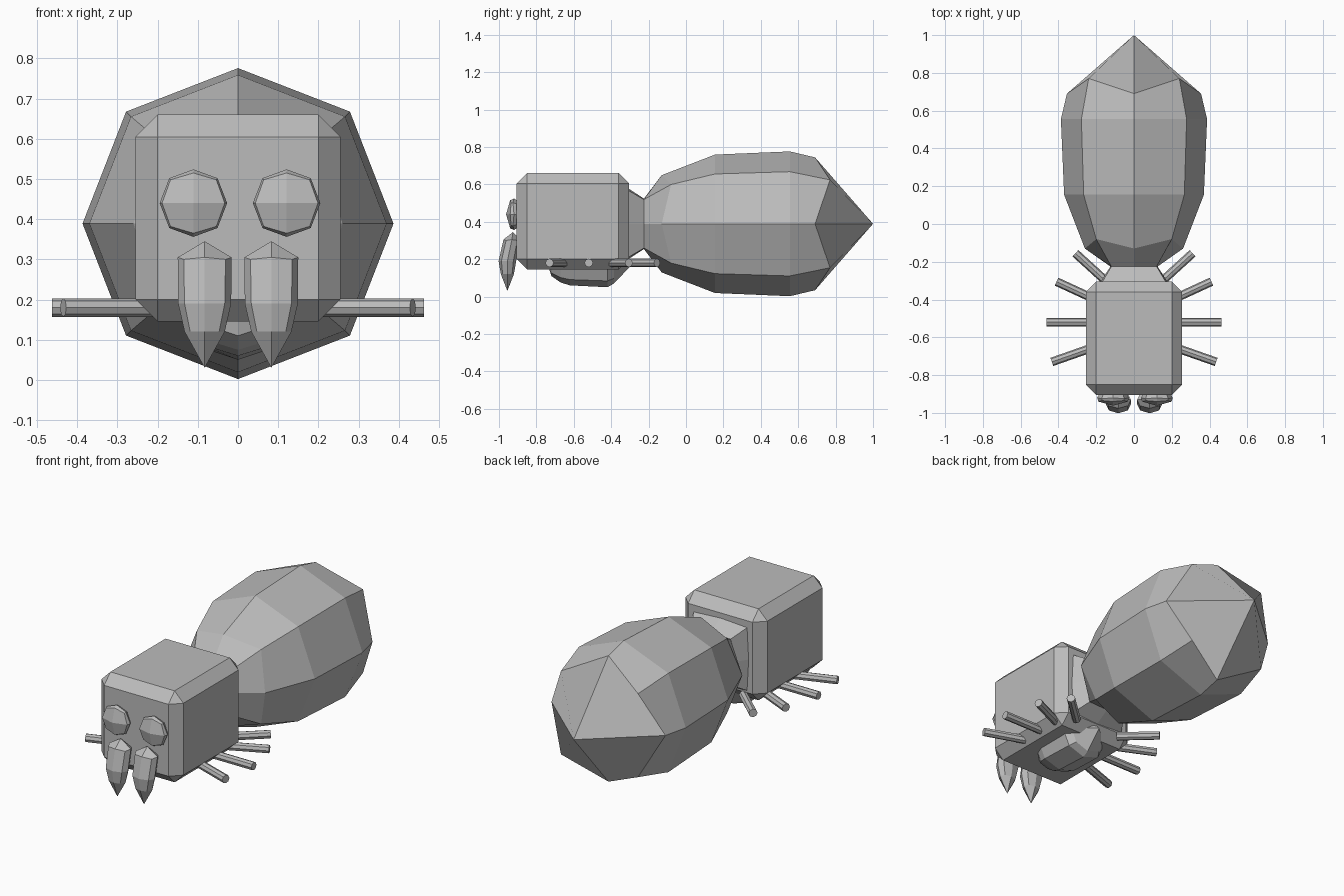
import bpy, bmesh, math
from mathutils import Vector

if "Cube" in bpy.data.objects:
    bpy.data.objects.remove(bpy.data.objects["Cube"])

grey = bpy.data.materials.new("grey")
grey.diffuse_color = (0.5, 0.5, 0.5, 1)
grey.use_nodes = True
grey.node_tree.nodes["Principled BSDF"].inputs["Base Color"].default_value = grey.diffuse_color


def finish(name, bm):
    bmesh.ops.recalc_face_normals(bm, faces=bm.faces)
    me = bpy.data.meshes.new(name)
    bm.to_mesh(me)
    bm.free()
    me.materials.append(grey)
    ob = bpy.data.objects.new(name, me)
    bpy.context.collection.objects.link(ob)
    return ob


def loft(name, start, rings, end, place):
    """Eight-sided loft; ring = (t_mid, r_u, r_v, t_corner, c_u, c_v)."""
    bm = bmesh.new()
    loops = []
    for tm, ru, rv, tc, cu, cv in rings:
        loop = []
        for i in range(8):
            a = i * math.pi / 4
            su, sv = round(math.cos(a), 6), round(math.sin(a), 6)
            if i % 2:
                p = (math.copysign(cu, su), math.copysign(cv, sv), tc)
            else:
                p = (su * ru, sv * rv, tm)
            loop.append(bm.verts.new(place(*p)))
        loops.append(loop)
    for a, b in zip(loops, loops[1:]):
        for i in range(8):
            j = (i + 1) % 8
            bm.faces.new((a[i], a[j], b[j], b[i]))
    # each end is closed by four quads around its middle point
    for loop, t in ((loops[0], start), (loops[-1], end)):
        c = bm.verts.new(place(0, 0, t))
        for i in range(0, 8, 2):
            bm.faces.new((c, loop[i], loop[i + 1], loop[(i + 2) % 8]))
    return finish(name, bm)


def rnd(t, ru, rv=None, k=0.72):
    rv = ru if rv is None else rv
    return (t, ru, rv, t, ru * k, rv * k)


# abdomen and the waist that joins it to the head
loft("abdomen", -0.31, [
    (-0.31, 0.18, 0.19, -0.31, 0.17, 0.18),
    (-0.225, 0.125, 0.135, -0.225, 0.12, 0.13),
    (-0.13, 0.26, 0.26, -0.08, 0.2, 0.21),
    rnd(0.155, 0.37), rnd(0.555, 0.387),
    (0.69, 0.355, 0.355, 0.77, 0.24, 0.235)],
    1.0, lambda u, v, t: (u, t, 0.389 + v))

# head block with chamfered edges
bm = bmesh.new()
bmesh.ops.create_cube(bm, size=1)
for v in bm.verts:
    v.co = Vector((v.co.x * 0.51, v.co.y * 0.60 - 0.605, v.co.z * 0.515 + 0.4025))
bmesh.ops.bevel(bm, geom=bm.edges[:], offset=0.055, segments=1,
                affect='EDGES', profile=0.5)
finish("head", bm)

# rounded lump under the head
loft("underside", -0.74, [
    rnd(-0.72, 0.07, 0.06), rnd(-0.67, 0.12, 0.095), rnd(-0.62, 0.14, 0.11),
    rnd(-0.42, 0.14, 0.12), rnd(-0.385, 0.11, 0.1)],
    -0.29, lambda u, v, t: (u, t, 0.17 + v))

# short leg stubs, front to back: inner and outer end
legs = [((0.15, -0.63), (0.435, -0.73)), ((0.15, -0.52), (0.463, -0.52)),
        ((0.15, -0.425), (0.41, -0.305)), ((0.14, -0.31), (0.31, -0.155))]

for side, label in ((-1, "left"), (1, "right")):
    # eyes
    loft(label + "_eye", -0.88, [
        rnd(-0.895, 0.07),
        (-0.92, 0.084, 0.084, -0.925, 0.06, 0.062),
        (-0.94, 0.078, 0.075, -0.935, 0.057, 0.058)],
        -0.962, lambda u, v, t: (0.005 + side * 0.116 + u, t, 0.44 + v))

    # fangs, leaning forward around the middle
    def fang(u, v, t):
        lean = -0.925 - 0.03 * min(1, max(0, (0.33 - t) / 0.13))
        return (side * 0.083 + u, lean + v, t)
    loft(label + "_fang", 0.345, [
        (0.305, 0.067, 0.045, 0.30, 0.052, 0.03),
        (0.19, 0.066, 0.047, 0.19, 0.05, 0.032),
        rnd(0.12, 0.05, 0.035)],
        0.03, fang)

    for n, (a, b) in enumerate(legs):
        p = Vector((side * a[0], a[1], 0.18))
        q = Vector((side * b[0], b[1], 0.18))
        bm = bmesh.new()
        bmesh.ops.create_cone(bm, cap_ends=True, segments=8, radius1=0.023,
                              radius2=0.023, depth=(q - p).length)
        rot = (q - p).to_track_quat('Z', 'Y')
        for v in bm.verts:
            v.co = rot @ v.co + (p + q) / 2
        finish(f"{label}_leg_{n + 1}", bm)
